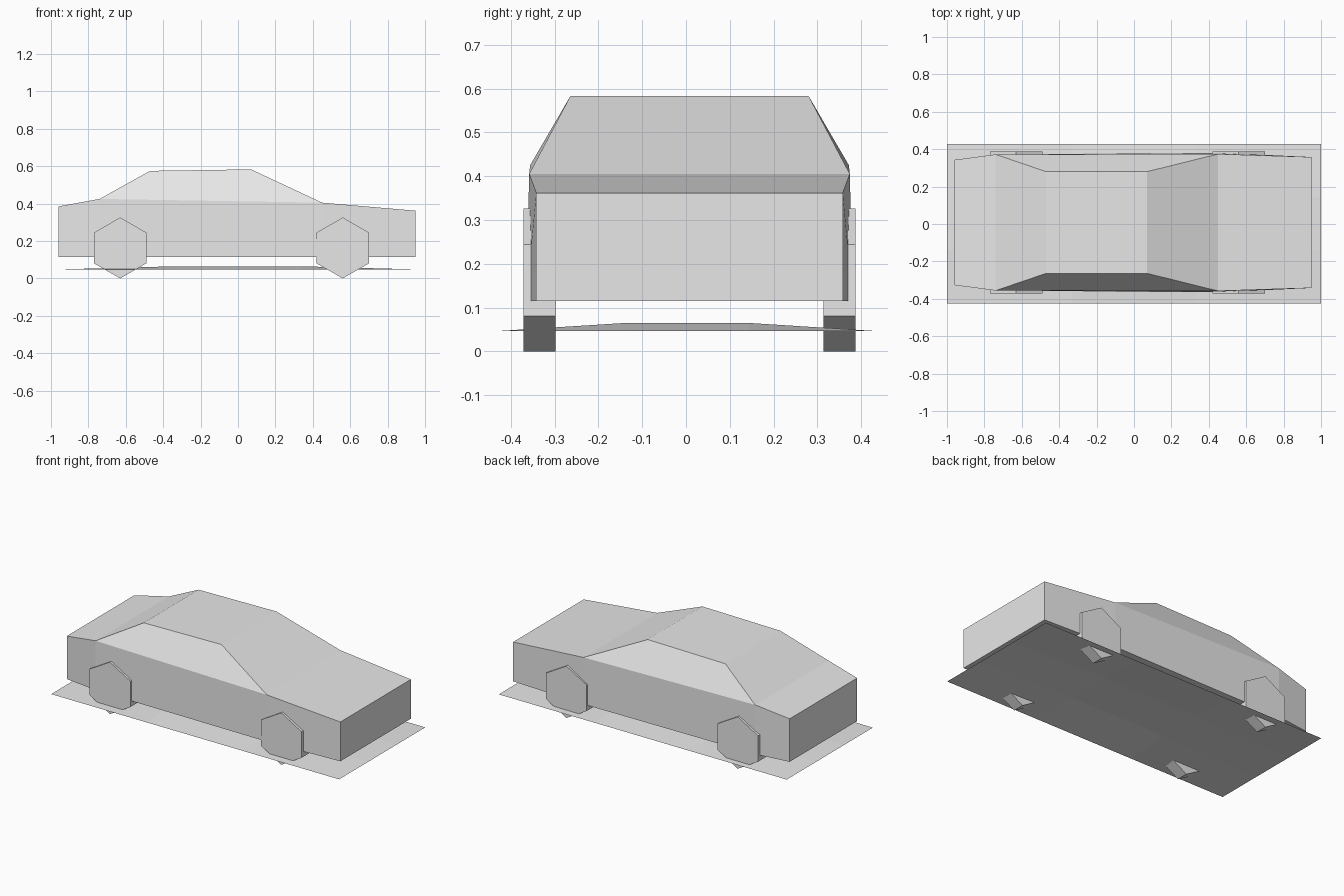
import bpy
import bmesh
import math
from mathutils import Matrix

cube = bpy.data.objects.get("Cube")
if cube:
    bpy.data.objects.remove(cube, do_unlink=True)

BOTTOM = 0.115
CENTRE_Y = 0.008

grey = bpy.data.materials.new("light_grey")
grey.use_nodes = True
grey.diffuse_color = (0.8, 0.8, 0.8, 1)
grey.node_tree.nodes["Principled BSDF"].inputs["Base Color"].default_value = (0.8, 0.8, 0.8, 1)


def add_object(name, bm, fix_normals=True):
    if fix_normals:
        bmesh.ops.recalc_face_normals(bm, faces=bm.faces[:])
    mesh = bpy.data.meshes.new(name)
    bm.to_mesh(mesh)
    bm.free()
    mesh.materials.append(grey)
    obj = bpy.data.objects.new(name, mesh)
    bpy.context.collection.objects.link(obj)
    return obj


def mirrored_row(bm, x, half_width, z):
    """Pair of vertices at the right and left of the car."""
    return [bm.verts.new((x, CENTRE_Y + s * half_width, z)) for s in (-1, 1)]


# Lower body: stations of x, half width at the sill, half width and height at the belt
stations = [(-0.96, 0.335, 0.335, 0.385), (-0.74, 0.364, 0.364, 0.425),
            (0.45, 0.373, 0.366, 0.405), (0.95, 0.35, 0.35, 0.362)]
bm = bmesh.new()
sill = [mirrored_row(bm, x, w, BOTTOM) for x, w, _, _ in stations]
belt = [mirrored_row(bm, x, w, z) for x, _, w, z in stations]
for i in range(len(stations) - 1):
    bm.faces.new((sill[i][0], sill[i][1], sill[i + 1][1], sill[i + 1][0]))
    for s in (0, 1):
        bm.faces.new((sill[i][s], sill[i + 1][s], belt[i + 1][s], belt[i][s]))
for end in (0, -1):
    bm.faces.new((sill[end][0], sill[end][1], belt[end][1], belt[end][0]))

# Upper skin: boot lid, rear window, roof, windscreen and bonnet
roof = [mirrored_row(bm, -0.47, 0.272, 0.575), mirrored_row(bm, 0.07, 0.272, 0.583)]
skin = belt[:2] + roof + belt[2:]
for a, b in zip(skin, skin[1:]):
    bm.faces.new((a[0], b[0], b[1], a[1]))

# Side windows
for s in (0, 1):
    bm.faces.new((belt[1][s], belt[2][s], roof[1][s], roof[0][s]))
add_object("car_body", bm)

# Six-sided wheels with a corner pointing down
for end, x in (("rear", -0.63), ("front", 0.56)):
    for side, s in (("right", -1), ("left", 1)):
        bm = bmesh.new()
        bmesh.ops.create_cone(bm, cap_ends=True, segments=6, radius1=0.163,
                              radius2=0.163, depth=0.073)
        # Stand the prism on its corner, with its axle along y
        turn = Matrix.Rotation(math.radians(90), 4, "X")
        bmesh.ops.transform(bm, matrix=turn, verts=bm.verts[:])
        top = max(v.co.z for v in bm.verts)
        if top < 0.16:
            spin = Matrix.Rotation(math.radians(30), 4, "Y")
            bmesh.ops.transform(bm, matrix=spin, verts=bm.verts[:])
        bmesh.ops.translate(bm, vec=(x, CENTRE_Y + s * 0.342, 0.163), verts=bm.verts[:])
        add_object(f"{end}_{side}_wheel", bm)

# Ground sheet, slightly domed in the middle
bm = bmesh.new()
bmesh.ops.create_grid(bm, x_segments=3, y_segments=3, size=1)
for v in bm.verts:
    inner_x, inner_y = abs(v.co.x) < 0.5, abs(v.co.y) < 0.5
    v.co.y = v.co.y * 0.427 + 0.002
    v.co.z = 0.065 if inner_x and inner_y else 0.047
add_object("ground_sheet", bm, fix_normals=False)
